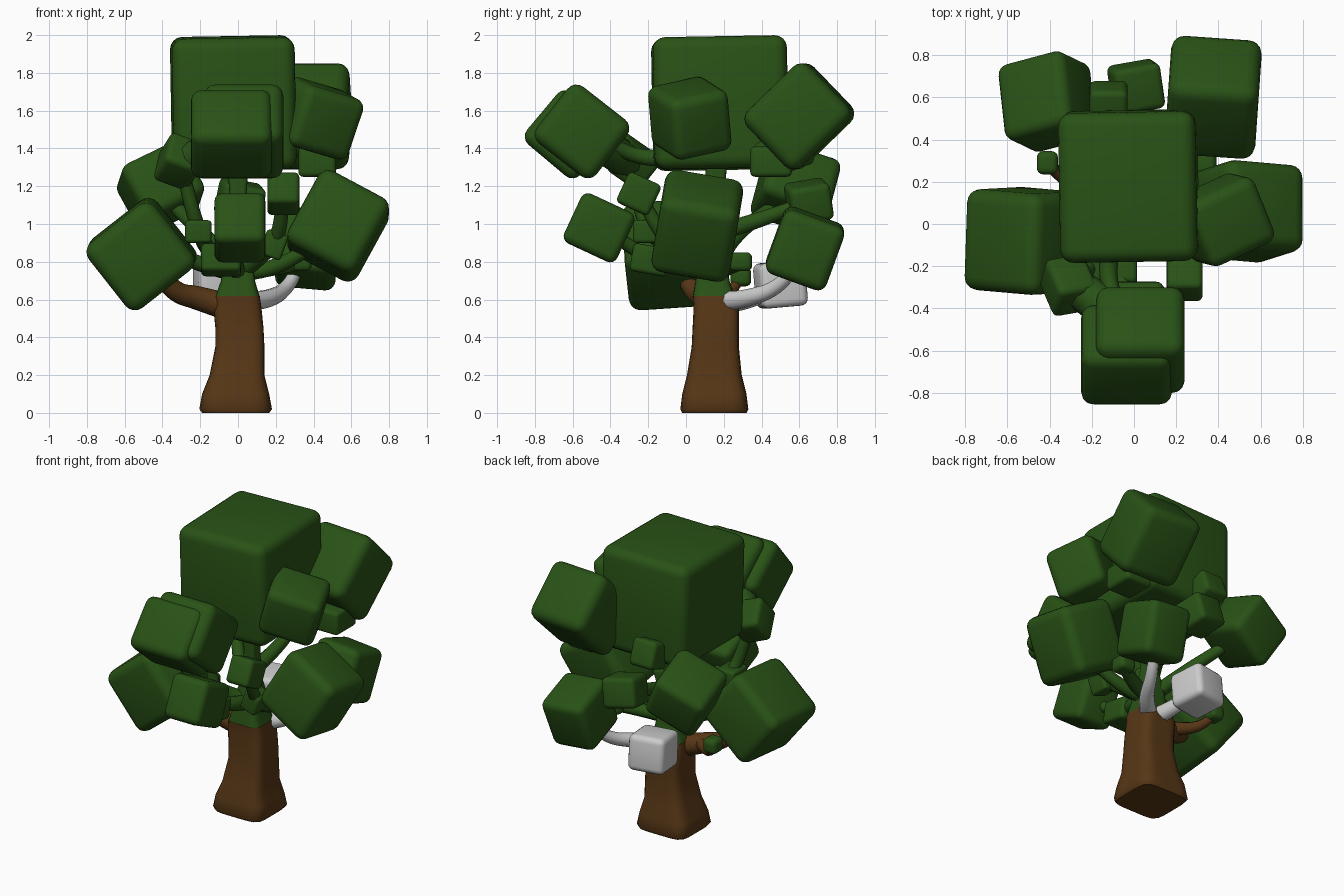
import bpy, bmesh, math
from mathutils import Matrix, Vector

if "Cube" in bpy.data.objects:
    bpy.data.objects.remove(bpy.data.objects["Cube"])


def material(name, rgb):
    m = bpy.data.materials.new(name)
    m.diffuse_color = (*rgb, 1)
    m.use_nodes = True
    m.node_tree.nodes["Principled BSDF"].inputs["Base Color"].default_value = m.diffuse_color
    return m


GREEN = material("leaf_green", (0.022, 0.085, 0.008))
BROWN = material("bark_brown", (0.095, 0.038, 0.008))


def finish(ob, mat, angle=50):
    if mat:
        ob.data.materials.append(mat)
    bpy.ops.object.select_all(action='DESELECT')
    ob.select_set(True)
    bpy.context.view_layer.objects.active = ob
    bpy.ops.object.shade_smooth_by_angle(angle=math.radians(angle))


def block(name, loc, size, rot=(0, 0, 0), mat=GREEN, round_=0.16):
    """Softly rounded leaf cube."""
    bpy.ops.mesh.primitive_cube_add(size=1, location=loc, rotation=[math.radians(a) for a in rot])
    ob = bpy.context.object
    ob.name = name
    ob.data.transform(Matrix.Diagonal((*size, 1)))
    bm = bmesh.new()
    bm.from_mesh(ob.data)
    bmesh.ops.bevel(bm, geom=bm.edges[:], offset=min(0.065, round_ * min(size)),
                    segments=4, profile=0.5, affect='EDGES')
    bm.to_mesh(ob.data)
    bm.free()
    finish(ob, mat)


def loft(name, rings, mat):
    """Rounded-square sections (z, x0, x1, y0, y1) joined into a column."""
    bm = bmesh.new()
    n, loops = 32, []
    for z, x0, x1, y0, y1 in rings:
        loop = []
        for i in range(n):
            c, s = (f(2 * math.pi * (i + .5) / n) for f in (math.cos, math.sin))
            k = (c ** 6 + s ** 6) ** (-1 / 6)
            loop.append(bm.verts.new(((x0 + x1) / 2 + (x1 - x0) / 2 * k * c,
                                      (y0 + y1) / 2 + (y1 - y0) / 2 * k * s, z)))
        loops.append(loop)
    for a, b in zip(loops, loops[1:]):
        for i in range(n):
            j = (i + 1) % n
            bm.faces.new((a[i], a[j], b[j], b[i]))
    bm.faces.new(loops[0][::-1])
    bm.faces.new(loops[-1])
    me = bpy.data.meshes.new(name)
    bm.to_mesh(me)
    bm.free()
    ob = bpy.data.objects.new(name, me)
    bpy.context.collection.objects.link(ob)
    finish(ob, mat)


def branch(name, pts, r0=0.05, r1=0.03, mat=GREEN):
    """Tapering limb along a smooth path."""
    cu = bpy.data.curves.new(name, 'CURVE')
    cu.dimensions = '3D'
    cu.bevel_depth, cu.bevel_resolution, cu.resolution_u = 1.0, 3, 6
    cu.use_fill_caps = True
    sp = cu.splines.new('BEZIER')
    sp.bezier_points.add(len(pts) - 1)
    for i, (p, co) in enumerate(zip(sp.bezier_points, pts)):
        p.co = Vector(co)
        p.handle_left_type = p.handle_right_type = 'AUTO'
        p.radius = r0 + (r1 - r0) * i / (len(pts) - 1)
    ob = bpy.data.objects.new(name, cu)
    bpy.context.collection.objects.link(ob)
    bpy.ops.object.select_all(action='DESELECT')
    ob.select_set(True)
    bpy.context.view_layer.objects.active = ob
    bpy.ops.object.convert(target='MESH')
    finish(bpy.context.object, mat)


# Trunk, and the green stem continuing into the crown
loft("trunk", [(0, -.19, .165, -.02, .32), (.02, -.205, .18, -.03, .33), (.1, -.19, .165, -.02, .32),
               (.2, -.15, .14, .005, .295), (.35, -.12, .14, .03, .28), (.45, -.12, .135, .035, .28),
               (.55, -.13, .125, .04, .28), (.62, -.12, .115, .035, .26)], BROWN)
loft("upper_stem", [(.62, -.118, .113, .037, .258), (.7, -.09, .09, .05, .23), (.8, -.08, .08, .07, .22),
                    (.92, -.05, .05, .1, .2), (1.1, -.04, .04, .11, .2), (1.35, -.06, .06, .1, .22)], GREEN)

# Large leaf blocks
block("crown_block", (-.025, .18, 1.64), (.65, .71, .70), (1, -1, 1), round_=.1)
block("front_top_block", (.03, -.55, 1.49), (.42, .40, .38), (-38, 0, 0))
block("front_top_block_outer", (-.035, -.62, 1.475), (.43, .37, .36), (-40, 0, 0))
block("back_right_top_block", (.375, .6, 1.57), (.43, .41, .46), (-46, 0, -4))
block("right_top_block", (.42, .02, 1.56), (.36, .34, .34), (12, 15, 25))
block("right_block", (.53, .06, .99), (.42, .42, .45), (-11, 28, -5))
block("left_block", (-.51, -.08, .84), (.45, .48, .44), (5, -38, -5))
block("left_back_block", (-.41, .58, 1.19), (.36, .38, .33), (-20, -25, 15))
block("back_right_low_block", (.37, .63, .87), (.32, .34, .36), (-20, 5, 0))
block("back_low_block", (-.1, .5, .68), (.25, .25, .24), (5, 0, 10), mat=None)

# Small leaf blocks
block("front_block", (.01, -.46, .98), (.27, .31, .29), (-25, 0, 0))
block("back_block", (.01, .65, 1.12), (.23, .22, .2), (10, 10, 10))
block("front_left_bud", (-.31, -.29, 1.33), (.2, .22, .2), (-35, 20, 10))
block("front_right_bud", (.24, -.25, 1.16), (.17, .19, .18), (-25, 0, 0))
block("front_low_bud", (-.09, -.19, .81), (.21, .2, .15), (-10, 0, 0))
block("front_left_low_bud", (-.21, -.2, .96), (.14, .16, .12))
block("front_right_low_bud", (.19, -.08, .89), (.12, .14, .14), (0, 20, 0))
block("right_bud", (.33, .29, .8), (.12, .12, .1), round_=.3)
block("left_bud", (-.41, .29, .72), (.1, .11, .1), round_=.3)
block("back_left_bud", (-.12, .57, 1.38), (.18, .18, .18), (20, 0, 0))
block("back_right_bud", (.42, .45, 1.33), (.2, .22, .16))

# Brown lower limbs
branch("left_limb", [(-.05, .13, .56), (-.22, .1, .61), (-.32, .05, .64), (-.43, -.02, .75)], .075, .045, BROWN)
branch("left_bud_limb", [(-.2, .12, .61), (-.33, .22, .63), (-.41, .28, .7)], .045, .025, BROWN)
# Grey back limbs
branch("back_right_limb", [(.05, .2, .59), (.17, .33, .61), (.26, .48, .67), (.33, .6, .8)], .055, .03, None)
branch("back_limb", [(0, .2, .58), (-.04, .35, .61), (-.1, .48, .67)], .06, .04, None)
# Green upper limbs reaching the blocks
s = (0, .14, .74)
t = (0, .15, .95)
for name, pts in {
    "right_limb": [s, (.18, .12, .77), (.4, .08, .88)],
    "right_bud_limb": [s, (.2, .22, .77), (.33, .29, .79)],
    "front_limb": [s, (-.03, -.05, .79), (-.08, -.18, .82), (0, -.4, .95)],
    "front_left_limb": [s, (-.14, -.02, .85), (-.2, -.18, .95), (-.3, -.28, 1.3)],
    "front_right_limb": [s, (.14, 0, .85), (.2, -.1, .92), (.24, -.23, 1.12)],
    "left_back_limb": [s, (-.16, .25, .92), (-.36, .5, 1.12)],
    "back_upper_limb": [t, (.02, .38, 1.02), (.02, .6, 1.1)],
    "left_upper_limb": [s, (-.17, .08, .78), (-.35, 0, .85)],
    "back_top_limb": [(.1, .25, 1.4), (.3, .42, 1.4), (.38, .58, 1.5)],
    "right_top_limb": [(.15, .1, 1.5), (.4, .03, 1.55)],
    "front_top_limb": [(-.1, -.05, 1.35), (-.12, -.25, 1.36), (-.05, -.45, 1.45)],
}.items():
    branch(name, pts, .05, .035)
branch("front_top_bridge", [(-.31, -.29, 1.33), (-.2, -.35, 1.36), (-.1, -.45, 1.43)], .09, .1)
